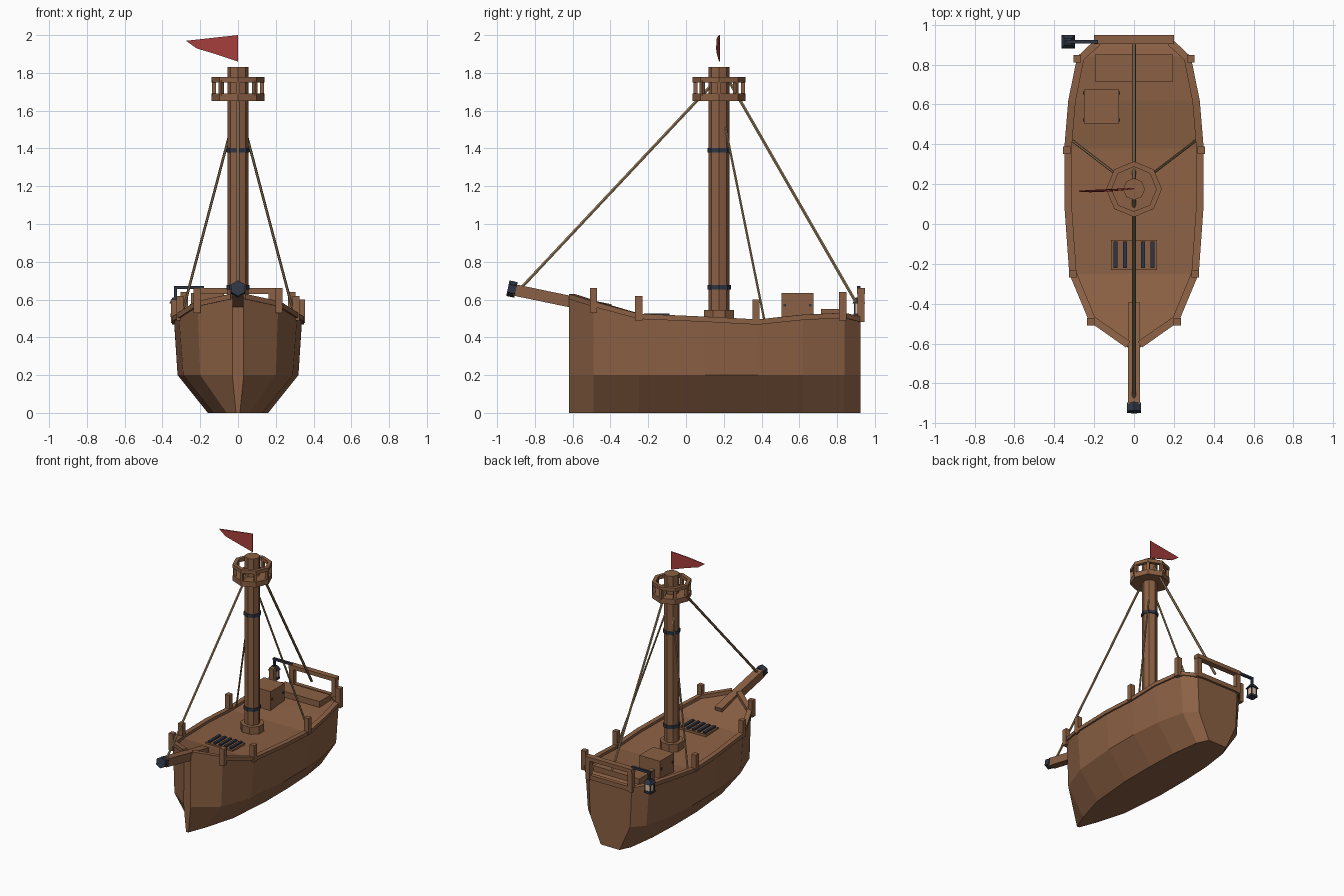
import bpy, bmesh, math
from mathutils import Vector

if "Cube" in bpy.data.objects:
    bpy.data.objects.remove(bpy.data.objects["Cube"])


def material(name, rgb):
    m = bpy.data.materials.new(name)
    m.diffuse_color = (*rgb, 1)
    m.use_nodes = True
    m.node_tree.nodes["Principled BSDF"].inputs["Base Color"].default_value = m.diffuse_color
    return m


WOOD = material("brown wood", (0.26, 0.118, 0.058))
IRON = material("dark iron", (0.028, 0.036, 0.056))
ROPE = material("tan rope", (0.33, 0.22, 0.11))
RED = material("red cloth", (0.38, 0.05, 0.045))
GLASS = material("lantern glass", (0.75, 0.52, 0.36))


def mesh(name, verts, faces, mat):
    me = bpy.data.meshes.new(name)
    me.from_pydata(verts, [], faces)
    bm = bmesh.new()
    bm.from_mesh(me)
    bmesh.ops.recalc_face_normals(bm, faces=bm.faces)
    bm.to_mesh(me)
    bm.free()
    me.materials.append(mat)
    ob = bpy.data.objects.new(name, me)
    bpy.context.collection.objects.link(ob)
    return ob


def loft(name, rings, mat, closed=False):
    n, k = len(rings[0]), len(rings)
    faces = []
    for i in range(k if closed else k - 1):
        a, b = i * n, (i + 1) % k * n
        faces += [(a + j, a + (j + 1) % n, b + (j + 1) % n, b + j) for j in range(n)]
    if not closed:
        faces += [tuple(range(n)), tuple(range((k - 1) * n, k * n))]
    return mesh(name, [v for r in rings for v in r], faces, mat)


def box(name, x0, x1, y0, y1, z0, z1, mat=WOOD):
    ring = lambda z: [(x0, y0, z), (x1, y0, z), (x1, y1, z), (x0, y1, z)]
    return loft(name, [ring(z0), ring(z1)], mat)


def rod(name, p, q, r, mat, sides=8, turn=0.0, r2=None):
    p, q = Vector(p), Vector(q)
    d = (q - p).normalized()
    u = Vector((1, 0, 0)) if abs(d.x) < 0.9 else Vector((0, 1, 0))
    u = (u - d * u.dot(d)).normalized()
    w = d.cross(u)

    def ring(c, rad):
        return [c + rad * (u * math.cos(a) + w * math.sin(a))
                for a in (turn + math.tau * i / sides for i in range(sides))]
    return loft(name, [ring(p, r), ring(q, r if r2 is None else r2)], mat)


# Hull stations: y, half width at bottom, chine, rail; rail top height
ST = [(-0.62, 0.01, 0.03, 0.04, 0.63), (-0.49, 0.06, 0.20, 0.225, 0.59),
      (-0.25, 0.13, 0.29, 0.325, 0.525), (0.1, 0.16, 0.32, 0.35, 0.51),
      (0.38, 0.16, 0.32, 0.35, 0.495), (0.62, 0.15, 0.30, 0.33, 0.52),
      (0.84, 0.12, 0.25, 0.285, 0.53), (0.925, 0.08, 0.17, 0.195, 0.51)]
rings = []
for y, b, c, t, z in ST:
    half = [(b, 0), (c, 0.2), (t - 0.012, z - 0.02)]
    rings.append([(x, y, h) for x, h in half] + [(-x, y, h) for x, h in reversed(half)])
loft("hull_and_deck", rings, WOOD)

# Gunwale rails following the sheer, both sides
for s in (-1, 1):
    rings = []
    for i, (y, b, c, t, z) in enumerate(ST):
        a, e = ST[max(i - 1, 0)], ST[min(i + 1, len(ST) - 1)]
        d = Vector((e[3] - a[3], e[0] - a[0])).normalized() * 0.037
        o = (t, y)
        n = (t - d.y, y + d.x)
        rings.append([(s * o[0], o[1], z - 0.028), (s * o[0], o[1], z),
                      (s * n[0], n[1], z), (s * n[0], n[1], z - 0.028)])
    loft("gunwale_rail", rings, WOOD)
    # Rail posts
    for x, y, z0, z1 in ((0.217, -0.49, 0.53, 0.66), (0.307, -0.25, 0.49, 0.62),
                         (0.337, 0.37, 0.475, 0.60), (0.285, 0.83, 0.49, 0.64)):
        box("rail_post", s * x - 0.019, s * x + 0.019, y - 0.019, y + 0.019, z0, z1)
    box("stern_post", s * 0.18 - 0.018, s * 0.18 + 0.018, 0.908, 0.944, 0.48, 0.64)
    # Side shrouds
    rod("shroud", (s * 0.03, 0.205, 1.53), (s * 0.305, 0.415, 0.49), 0.007, ROPE, 6)

# Stern frame
box("stern_top_rail", -0.2, 0.2, 0.904, 0.948, 0.63, 0.66)
box("stern_lower_rail", -0.19, 0.19, 0.91, 0.942, 0.485, 0.52)
box("stern_bench", -0.195, 0.195, 0.715, 0.85, 0.49, 0.55)

# Bowsprit and its iron cap
rod("bowsprit", (0, -0.40, 0.545), (0, -0.91, 0.651), 0.043, WOOD, 4, math.pi / 4)
rod("bowsprit_cap", (0, -0.90, 0.651), (0, -0.943, 0.66), 0.042, IRON, 6, math.pi / 6)

# Mast, foot and bands
MY = 0.175
rod("mast", (0, MY, 0.47), (0, MY, 1.83), 0.055, WOOD)
rod("mast_foot", (0, MY, 0.47), (0, MY, 0.545), 0.085, WOOD, 8, math.pi / 8)
for z in (0.665, 1.39):
    rod("mast_band", (0, MY, z - 0.012), (0, MY, z + 0.012), 0.062, IRON)

# Lookout basket
rod("lookout_floor", (0, MY, 1.65), (0, MY, 1.69), 0.14, WOOD)
rings = []
for i in range(8):
    a = math.tau * i / 8
    ca, sa = math.cos(a), math.sin(a)
    rings.append([(r * ca, MY + r * sa, z)
                  for r, z in ((0.14, 1.75), (0.14, 1.777), (0.112, 1.777), (0.112, 1.75))])
    x, y = 0.126 * ca, MY + 0.126 * sa
    rod("lookout_post", (x, y, 1.68), (x, y, 1.76), 0.015, WOOD, 4, a + math.pi / 4)
loft("lookout_ring", rings, WOOD, closed=True)

# Fore and back stays
rod("forestay", (0, 0.13, 1.73), (0, -0.87, 0.665), 0.009, ROPE, 6)
rod("backstay", (0, 0.22, 1.77), (0, 0.90, 0.585), 0.009, ROPE, 6)

# Pennant with a slight bend
outline = [(0, 0.178, 1.86), (0, 0.178, 2.0), (-0.14, 0.166, 1.985),
           (-0.275, 0.165, 1.97), (-0.22, 0.162, 1.93), (-0.12, 0.166, 1.90)]
loft("pennant", [[(x, y + d, z) for x, y, z in outline] for d in (-0.003, 0.003)], RED)

# Hatch with iron grating
box("hatch_frame", -0.115, 0.115, -0.23, -0.08, 0.48, 0.515)
for i in range(-2, 3):
    box("hatch_bar", i * 0.046 - 0.01, i * 0.046 + 0.01, -0.222, -0.088, 0.51, 0.527, IRON)

# Cargo crate with iron studs
box("crate", -0.25, -0.075, 0.505, 0.675, 0.48, 0.635)
for x in (-0.25, -0.075):
    for y in (0.522, 0.658):
        box("crate_stud", x - 0.005, x + 0.005, y - 0.007, y + 0.007, 0.563, 0.577, IRON)

# Stern lantern on its bracket
LX, LY = -0.33, 0.915
box("lantern_arm", LX - 0.008, -0.18, LY - 0.009, LY + 0.009, 0.655, 0.672, IRON)
box("lantern_hanger", LX - 0.008, LX + 0.008, LY - 0.008, LY + 0.008, 0.60, 0.66, IRON)
q = math.pi / 4
rod("lantern_cap", (LX, LY, 0.58), (LX, LY, 0.612), 0.048, IRON, 4, q, 0.022)
rod("lantern_glass", (LX, LY, 0.525), (LX, LY, 0.58), 0.031, GLASS, 4, q)
rod("lantern_base", (LX, LY, 0.508), (LX, LY, 0.525), 0.04, IRON, 4, q)
for sx in (-1, 1):
    for sy in (-1, 1):
        x, y = LX + sx * 0.022, LY + sy * 0.022
        box("lantern_corner", x - 0.004, x + 0.004, y - 0.004, y + 0.004, 0.52, 0.582, IRON)
